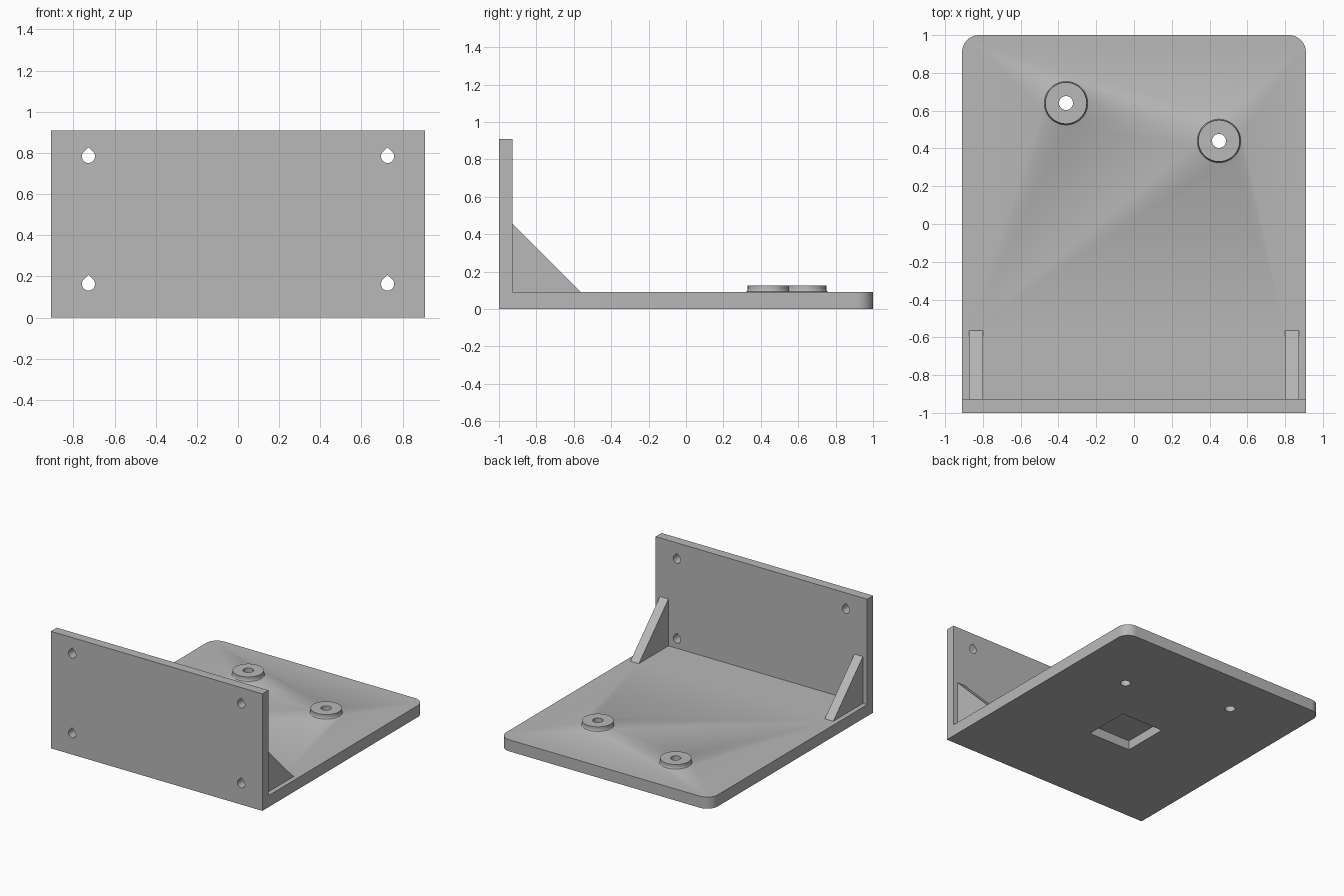
import bpy, bmesh, math
from mathutils import Vector

if "Cube" in bpy.data.objects:
    bpy.data.objects.remove(bpy.data.objects["Cube"])

grey = bpy.data.materials.new("plain grey")
grey.diffuse_color = (0.48, 0.48, 0.48, 1)
grey.use_nodes = True
grey.node_tree.nodes["Principled BSDF"].inputs["Base Color"].default_value = grey.diffuse_color

W, L = 0.91, 1.0            # half width, half length
BASE, WALL = 0.09, 0.073    # base and wall thickness
HEIGHT = 0.91
CORNER = 0.09
BOSSES = [(-0.36, 0.64), (0.45, 0.44)]


def prism(name, points, direction):
    """Extrude a closed outline of 3D points along a vector."""
    bm = bmesh.new()
    face = bm.faces.new([bm.verts.new(p) for p in points])
    ext = bmesh.ops.extrude_face_region(bm, geom=[face])
    verts = [v for v in ext["geom"] if isinstance(v, bmesh.types.BMVert)]
    bmesh.ops.translate(bm, verts=verts, vec=Vector(direction))
    bmesh.ops.recalc_face_normals(bm, faces=bm.faces)
    return finish(name, bm)


def lathe(name, profile, x, y, steps=48):
    """Closed solid of revolution from (radius, z) points."""
    bm = bmesh.new()
    rings = [[bm.verts.new((x + r * math.cos(math.tau * i / steps),
                            y + r * math.sin(math.tau * i / steps), z))
              for i in range(steps)] for r, z in profile]
    for a, b in zip(rings, rings[1:]):
        for i in range(steps):
            j = (i + 1) % steps
            bm.faces.new((a[i], a[j], b[j], b[i]))
    bm.faces.new(rings[0])
    bm.faces.new(rings[-1])
    bmesh.ops.recalc_face_normals(bm, faces=bm.faces)
    return finish(name, bm)


def finish(name, bm):
    mesh = bpy.data.meshes.new(name)
    bm.to_mesh(mesh)
    bm.free()
    mesh.materials.append(grey)
    obj = bpy.data.objects.new(name, mesh)
    bpy.context.collection.objects.link(obj)
    return obj


def combine(body, part, operation):
    """Apply a boolean and remove the tool object."""
    bpy.context.view_layer.objects.active = body
    mod = body.modifiers.new(part.name, "BOOLEAN")
    mod.operation, mod.solver, mod.object = operation, "EXACT", part
    bpy.ops.object.modifier_apply(modifier=mod.name)
    bpy.data.objects.remove(part)


# L-shaped bracket: base plate and front wall in one profile
side = [(-L, 0), (L, 0), (L, BASE), (-L + WALL, BASE), (-L + WALL, HEIGHT), (-L, HEIGHT)]
bracket = prism("bracket", [(-W, y, z) for y, z in side], (2 * W, 0, 0))

# rounded rear corners of the base
bm = bmesh.new()
bm.from_mesh(bracket.data)
rear = [e for e in bm.edges if all(v.co.y > L - 0.01 for v in e.verts)
        and abs(e.verts[0].co.z - e.verts[1].co.z) > 0.01]
bmesh.ops.bevel(bm, geom=rear, offset=CORNER, segments=12, profile=0.5, affect="EDGES")
bm.to_mesh(bracket.data)
bm.free()

# triangular gussets, sunk slightly into base and wall
y0, z0, g, e = -L + WALL, BASE, 0.364, 0.01
tri = [(y0 - e, z0 - e), (y0 + g + e, z0 - e), (y0 - e, z0 + g + e)]
for s in (-1, 1):
    x0 = 0.8 if s > 0 else -0.873
    combine(bracket, prism("gusset", [(x0, y, z) for y, z in tri], (0.073, 0, 0)), "UNION")

# filleted bosses with through holes
boss = [(0.122, BASE - 0.02), (0.122, BASE), (0.115, BASE + 0.004),
        (0.111, BASE + 0.011), (0.11, BASE + 0.018), (0.11, 0.127)]
for x, y in BOSSES:
    combine(bracket, lathe("boss", boss, x, y), "UNION")
    combine(bracket, lathe("boss_hole", [(0.037, -0.1), (0.037, 0.3)], x, y, 32), "DIFFERENCE")

# teardrop screw holes in the wall
r = 0.032
for x in (-0.727, 0.727):
    for z in (0.163, 0.783):
        arc = [math.radians(135 + 270 * i / 24) for i in range(25)]
        drop = [(x + r * math.cos(a), -1.1, z + r * math.sin(a)) for a in arc]
        drop.append((x, -1.1, z + r * math.sqrt(2)))
        combine(bracket, prism("teardrop_hole", drop, (0, 0.25, 0)), "DIFFERENCE")

# square pocket under the base
p = 0.182
pocket = [(-p, -0.273, -0.1), (p, -0.273, -0.1), (p, 0.091, -0.1), (-p, 0.091, -0.1)]
combine(bracket, prism("pocket", pocket, (0, 0, 0.173)), "DIFFERENCE")

bracket.select_set(True)
bpy.context.view_layer.objects.active = bracket
bpy.ops.object.shade_smooth_by_angle(angle=math.radians(30))
